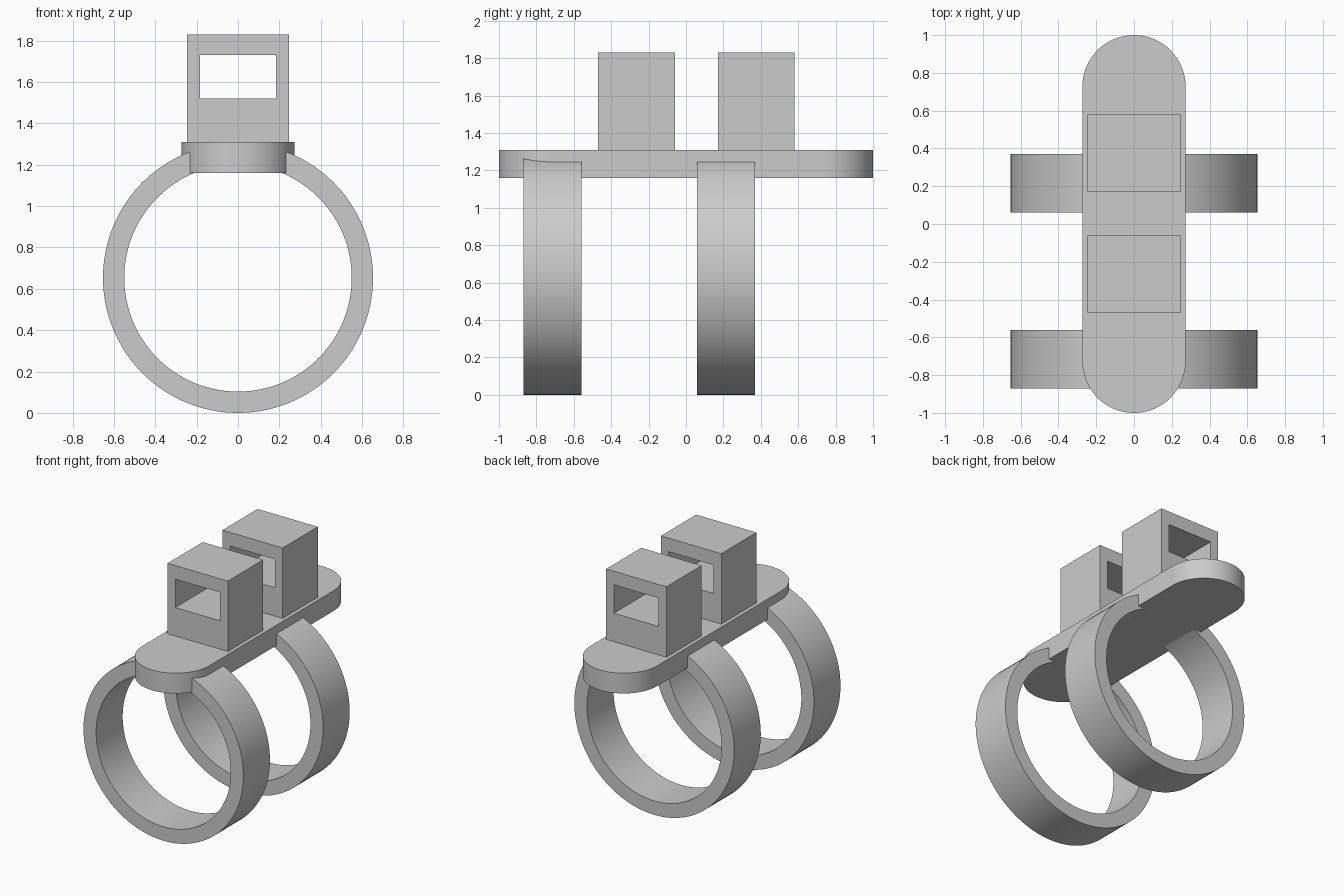
import bpy
import bmesh
from math import cos, sin, pi, radians

cube = bpy.data.objects.get("Cube")
if cube:
    bpy.data.objects.remove(cube, do_unlink=True)

# Single grey material
grey = bpy.data.materials.new("plain_grey")
grey.use_nodes = True
COLOUR = (0.6, 0.6, 0.6, 1)
grey.diffuse_color = COLOUR
grey.node_tree.nodes["Principled BSDF"].inputs["Base Color"].default_value = COLOUR


def finish(name, bm, smooth=False):
    bmesh.ops.recalc_face_normals(bm, faces=bm.faces)
    mesh = bpy.data.meshes.new(name)
    bm.to_mesh(mesh)
    bm.free()
    mesh.materials.append(grey)
    obj = bpy.data.objects.new(name, mesh)
    bpy.context.collection.objects.link(obj)
    if smooth:
        bpy.ops.object.select_all(action="DESELECT")
        obj.select_set(True)
        bpy.context.view_layer.objects.active = obj
        bpy.ops.object.shade_smooth_by_angle(angle=radians(30))
    return obj


def hollow(name, outer, inner, y0, y1, smooth=False):
    """Frame between two matching x-z outlines, running from y0 to y1."""
    bm = bmesh.new()
    loops = [[bm.verts.new((x, y, z)) for x, z in outline]
             for outline, y in ((outer, y0), (outer, y1), (inner, y1), (inner, y0))]
    n = len(outer)
    for k in range(4):
        a, b = loops[k], loops[(k + 1) % 4]
        for i in range(n):
            j = (i + 1) % n
            bm.faces.new((a[i], a[j], b[j], b[i]))
    return finish(name, bm, smooth)


def circle(r, cz, n=128):
    return [(r * cos(2 * pi * i / n), cz + r * sin(2 * pi * i / n)) for i in range(n)]


def rect(w, z0, z1):
    return [(-w, z0), (w, z0), (w, z1), (-w, z1)]


# Base plate: long slab with rounded ends
R, BOTTOM, TOP, STEPS = 0.273, 1.16, 1.31, 48
bm = bmesh.new()
outline = []
for centre, start in ((1 - R, 0), (R - 1, pi)):
    for i in range(STEPS + 1):
        a = start + pi * i / STEPS
        outline.append(bm.verts.new((R * cos(a), centre + R * sin(a), BOTTOM)))
face = bm.faces.new(outline)
raised = bmesh.ops.extrude_face_region(bm, geom=[face])
verts = [v for v in raised["geom"] if isinstance(v, bmesh.types.BMVert)]
bmesh.ops.translate(bm, verts=verts, vec=(0, 0, TOP - BOTTOM))
finish("base_plate", bm, True)

# Finger rings hanging under the plate
RING = 0.653
for name, y in (("front_ring", -0.87), ("back_ring", 0.06)):
    hollow(name, circle(RING, RING), circle(0.55, RING), y, y + 0.31, True)

# Blocks on top, each with a rectangular tunnel from front to back
for name, y in (("front_block", -0.47), ("back_block", 0.17)):
    hollow(name, rect(0.246, TOP - 0.02, 1.83), rect(0.183, 1.52, 1.73), y, y + 0.41)
